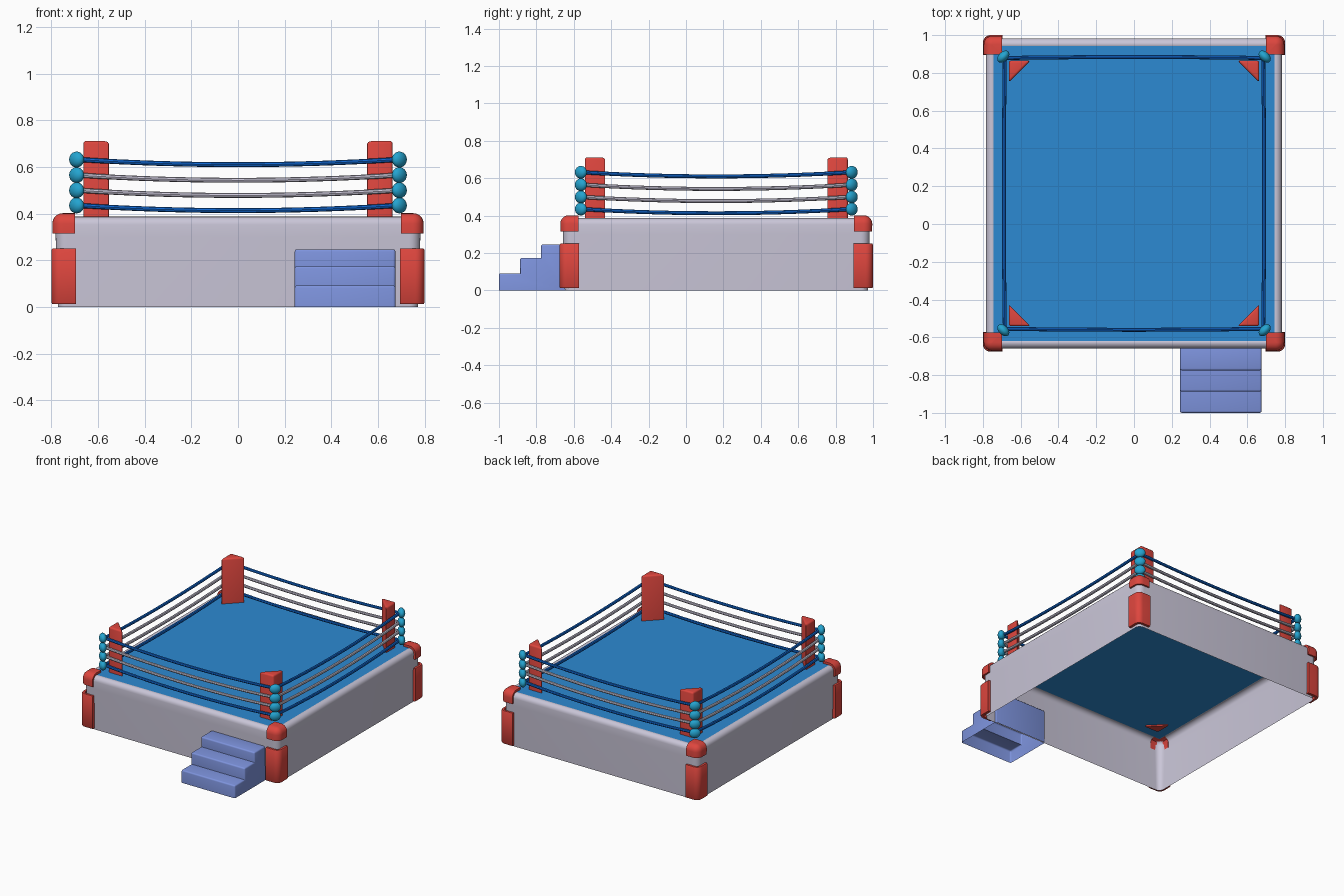
import bpy, bmesh, math
from mathutils import Vector

if "Cube" in bpy.data.objects:
    bpy.data.objects.remove(bpy.data.objects["Cube"])

HX, HY, CY = 0.80, 0.838, 0.162      # outer half sizes and centre of the ring
CORNERS = [(1, 1), (-1, 1), (-1, -1), (1, -1)]


def material(name, srgb):
    lin = [((c / 255 + 0.055) / 1.055) ** 2.4 if c > 10 else c / 255 / 12.92 for c in srgb]
    m = bpy.data.materials.new(name)
    m.diffuse_color = (*lin, 1)
    m.use_nodes = True
    m.node_tree.nodes["Principled BSDF"].inputs["Base Color"].default_value = m.diffuse_color
    return m


GREY = material("pale grey", (202, 198, 216))
RED = material("red", (222, 70, 62))
MAT = material("mat blue", (44, 138, 210))
ROPE = material("rope blue", (16, 104, 210))
CYAN = material("cyan", (36, 164, 208))
STEP = material("periwinkle", (126, 148, 222))


def finish(name, bm, mat, normals=True):
    if normals:
        bmesh.ops.recalc_face_normals(bm, faces=bm.faces)
    me = bpy.data.meshes.new(name)
    bm.to_mesh(me)
    bm.free()
    ob = bpy.data.objects.new(name, me)
    bpy.context.collection.objects.link(ob)
    me.materials.append(mat)
    smooth(ob)
    return ob


def smooth(ob):
    bpy.ops.object.select_all(action='DESELECT')
    ob.select_set(True)
    bpy.context.view_layer.objects.active = ob
    bpy.ops.object.shade_smooth_by_angle(angle=math.radians(40))


def corner_arc(o, sx, sy, radius, n=6):
    """Rounded corner, o inward from the outer rectangle, running counter-clockwise."""
    r = max(radius - o, 0.0005)
    pts = []
    for i in range(n + 1):
        a = math.pi / 2 * i / n
        pts.append((sx * (HX - o - r + r * math.cos(a)), CY + sy * (HY - o - r + r * math.sin(a))))
    return pts if sx * sy > 0 else pts[::-1]


def sweep(bm, rows, closed_path, closed_profile):
    """Skin rows of points; each row is the path at one profile point."""
    grid = [[bm.verts.new(p) for p in row] for row in rows]
    n, m = len(grid), len(grid[0])
    for i in range(n if closed_profile else n - 1):
        for j in range(m if closed_path else m - 1):
            a, b = grid[i], grid[(i + 1) % n]
            k = (j + 1) % m
            bm.faces.new((a[j], a[k], b[k], b[j]))
    return grid


def arc(o, z, r, n=5):
    """Quarter-round profile from the wall (o, z-r) to the top (o+r, z)."""
    return [(o + r - r * math.cos(math.pi / 2 * i / n), z - r + r * math.sin(math.pi / 2 * i / n))
            for i in range(n + 1)]


# Skirt: open-bottomed shell with rolled top edge
profile = [(0.028, 0), (0.018, 0.30)] + arc(0.017, 0.387, 0.034) + [(0.058, 0.384)]
bm = bmesh.new()
sweep(bm, [[(x, y, z) for s in CORNERS for x, y in corner_arc(o, *s, 0.065)] for o, z in profile],
      True, False)
finish("apron_skirt", bm, GREY, False)

# Mat
bm = bmesh.new()
bm.faces.new([bm.verts.new((x, y, 0.3845)) for s in CORNERS for x, y in corner_arc(0.057, *s, 0.065)])
finish("ring_mat", bm, MAT, False)


def corner_cover(name, profile, length, radius, s):
    """L-shaped cover wrapped round one corner."""
    sx, sy = s
    rows = []
    for o, z in profile:
        mid = corner_arc(o, sx, sy, radius)
        leg_y = (sx * (HX - o), CY + sy * (HY - length))
        leg_x = (sx * (HX - length), CY + sy * (HY - o))
        ends = (leg_y, leg_x) if sx * sy > 0 else (leg_x, leg_y)
        rows.append([(x, y, z) for x, y in [ends[0], *mid, ends[1]]])
    bm = bmesh.new()
    grid = sweep(bm, rows, False, True)
    bm.faces.new([r[0] for r in grid])
    bm.faces.new([r[-1] for r in grid])
    finish(name, bm, RED)


pad = [(0.022, 0.012), (0.004, 0.012), (0, 0.018), (0, 0.244), (0.004, 0.25), (0.019, 0.25)]
cap = [(0.018, 0.315), (0.005, 0.315)] + arc(0.004, 0.402, 0.045) + [
    (0.10, 0.402), (0.10, 0.386), (0.05, 0.386), (0.027, 0.376), (0.018, 0.355)]

for s in CORNERS:
    tag = ("back" if s[1] > 0 else "front") + ("_right" if s[0] > 0 else "_left")
    corner_cover("corner_pad_" + tag, pad, 0.105, 0.04, s)
    corner_cover("corner_cap_" + tag, cap, 0.102, 0.05, s)

    # Triangular corner cushion, long face to the centre
    bm = bmesh.new()
    px, py = 0.663, 0.703
    tri = [(px, py), (px - 0.115, py), (px, py - 0.115)]
    f = bm.faces.new([bm.verts.new((s[0] * x, CY + s[1] * y, 0.375)) for x, y in tri])
    up = bmesh.ops.extrude_face_region(bm, geom=[f])["geom"]
    bmesh.ops.translate(bm, vec=(0, 0, 0.337), verts=[g for g in up if isinstance(g, bmesh.types.BMVert)])
    bmesh.ops.recalc_face_normals(bm, faces=bm.faces)
    bmesh.ops.bevel(bm, geom=[e for e in bm.edges if max(v.co.z for v in e.verts) > 0.5],
                    offset=0.012, segments=3, profile=0.5, affect='EDGES')
    finish("corner_cushion_" + tag, bm, RED)

    # Rope end balls, flattened along the diagonal
    for i, z in enumerate((0.435, 0.50, 0.565, 0.632)):
        bpy.ops.mesh.primitive_uv_sphere_add(segments=20, ring_count=12, radius=1,
                                             location=(s[0] * 0.692, CY + s[1] * 0.724, z),
                                             rotation=(0, 0, math.atan2(s[1], s[0])))
        ball = bpy.context.object
        ball.name = f"rope_ball_{tag}_{i + 1}"
        ball.scale = (0.025, 0.038, 0.034)
        ball.data.materials.append(CYAN)
        smooth(ball)

# Ropes: four sagging levels on each side
for i, z in enumerate((0.435, 0.50, 0.565, 0.632)):
    for k, side in enumerate(("back", "left", "front", "right")):
        a, b = [Vector((c[0] * 0.684, CY + c[1] * 0.717, z)) for c in (CORNERS[k], CORNERS[(k + 1) % 4])]
        out = ((a + b) / 2 - Vector((0, CY, z))).normalized()
        cu = bpy.data.curves.new("rope", 'CURVE')
        cu.dimensions = '3D'
        cu.bevel_depth = 0.0105
        cu.bevel_resolution = 2
        sp = cu.splines.new('POLY')
        sp.points.add(16)
        for j, p in enumerate(sp.points):
            t = j / 16
            bow = 4 * t * (1 - t)
            p.co = (*(a.lerp(b, t) + out * 0.005 * bow - Vector((0, 0, 0.022 * bow))), 1)
        ob = bpy.data.objects.new(f"rope_{side}_{i + 1}", cu)
        bpy.context.collection.objects.link(ob)
        bpy.ops.object.select_all(action='DESELECT')
        ob.select_set(True)
        bpy.context.view_layer.objects.active = ob
        bpy.ops.object.convert(target='MESH')
        ob = bpy.context.object
        ob.data.materials.clear()
        ob.data.materials.append(ROPE if i in (0, 3) else GREY)
        smooth(ob)

# Steps: hollow three-step block, open underneath
outline = [(-1, 0), (-1, 0.092), (-0.887, 0.092), (-0.887, 0.175), (-0.775, 0.175),
           (-0.775, 0.247), (-0.64, 0.247), (-0.64, 0)]
bm = bmesh.new()
f = bm.faces.new([bm.verts.new((0.243, y, z)) for y, z in outline])
ext = bmesh.ops.extrude_face_region(bm, geom=[f])["geom"]
bmesh.ops.translate(bm, vec=(0.432, 0, 0), verts=[g for g in ext if isinstance(g, bmesh.types.BMVert)])
bmesh.ops.recalc_face_normals(bm, faces=bm.faces)
bmesh.ops.delete(bm, geom=[f for f in bm.faces if f.calc_center_median().z < 0.001], context='FACES')
bmesh.ops.bevel(bm, geom=[e for e in bm.edges if not e.is_boundary and e.is_convex],
                offset=0.01, segments=3, profile=0.5, affect='EDGES')
finish("entry_steps", bm, STEP, False)
